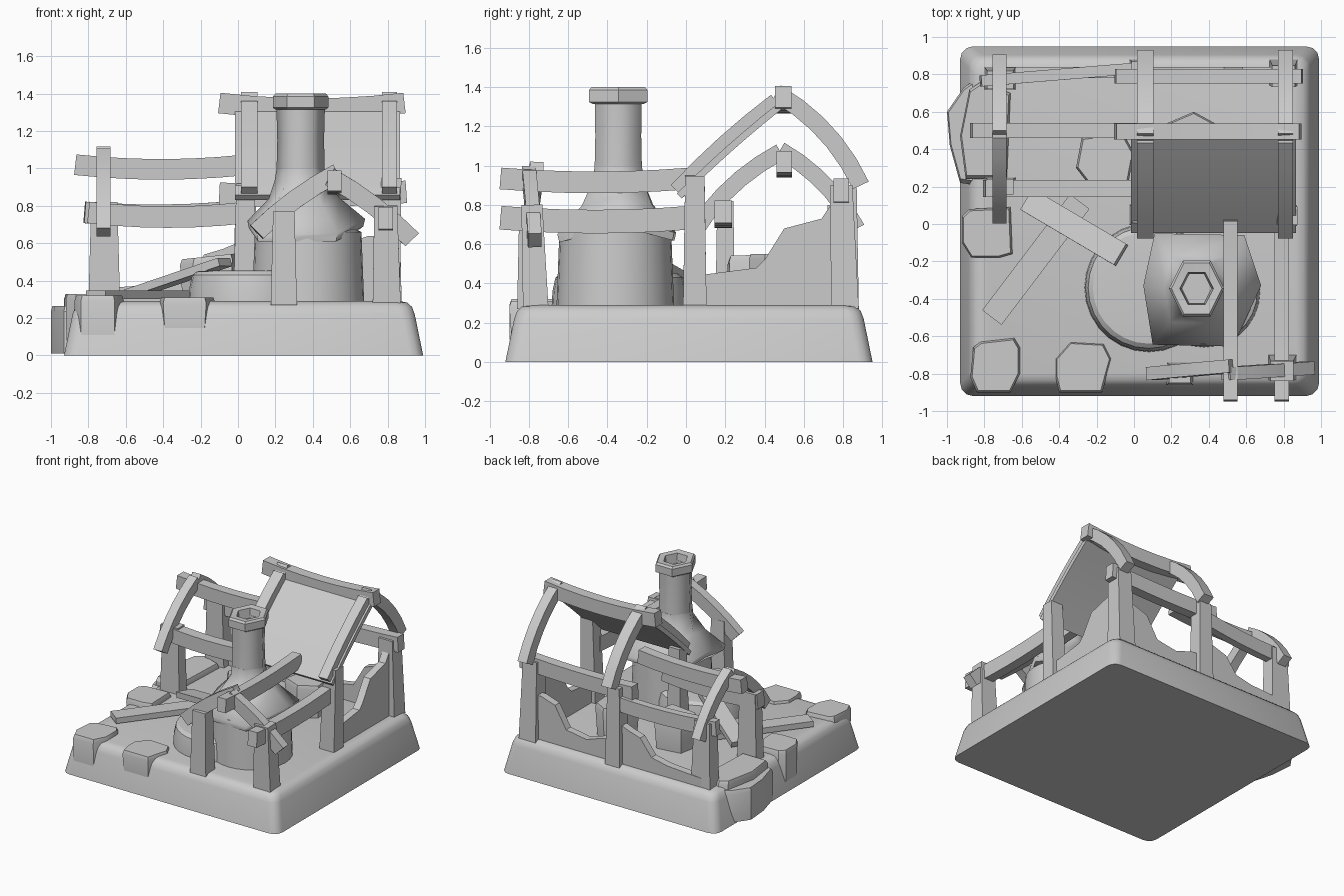
import bpy, bmesh, math
from mathutils import Vector as V


def loft(name, rings, angle=30):
    """Skin a list of equal-length loops and cap both ends."""
    bm = bmesh.new()
    vs = [[bm.verts.new(p) for p in r] for r in rings]
    n = len(vs[0])
    for a, b in zip(vs, vs[1:]):
        for i in range(n):
            bm.faces.new((a[i], a[(i + 1) % n], b[(i + 1) % n], b[i]))
    bm.faces.new(vs[0][::-1])
    bm.faces.new(vs[-1])
    bmesh.ops.recalc_face_normals(bm, faces=bm.faces)
    me = bpy.data.meshes.new(name)
    bm.to_mesh(me)
    bm.free()
    ob = bpy.data.objects.new(name, me)
    bpy.context.collection.objects.link(ob)
    bpy.ops.object.select_all(action='DESELECT')
    ob.select_set(True)
    bpy.context.view_layer.objects.active = ob
    bpy.ops.object.shade_smooth_by_angle(angle=math.radians(angle))
    return ob


def beam(name, p, q, side, w, h, bow=0.0, n=1, taper=1.0):
    """Timber from p to q: w along side, h across, bowed in the middle."""
    p, q = V(p), V(q)
    d = (q - p).normalized()
    s = V(side)
    s = (s - d * s.dot(d)).normalized()
    u = d.cross(s)
    if u.z < -1e-4:
        u = -u
    rings = []
    for i in range(n + 1):
        t = i / n
        c = p.lerp(q, t) + u * bow * 4 * t * (1 - t)
        slope = math.atan(bow * 4 * (1 - 2 * t) / (q - p).length)
        k = 1 + (taper - 1) * t
        uu = (u * math.cos(slope) - d * math.sin(slope)) * h / 2 * k
        ss = s * w / 2 * k
        rings.append([c - ss - uu, c + ss - uu, c + ss + uu, c - ss + uu])
    return loft(name, rings)


def circle(cx, cy, r, z, n=28):
    return [(cx + r * math.cos(2 * math.pi * i / n),
             cy + r * math.sin(2 * math.pi * i / n), z) for i in range(n)]


def stone(name, pts, z0, z1, foot=0.85, tilt=0.0):
    """Chipped block: narrower foot, chamfered and tilted top."""
    cx = sum(p[0] for p in pts) / len(pts)
    cy = sum(p[1] for p in pts) / len(pts)

    def ring(k, z, tl):
        return [(cx + (x - cx) * k, cy + (y - cy) * k, z + tl * (x - cx)) for x, y in pts]
    return loft(name, [ring(foot, z0, 0), ring(1, z1 - 0.03, tilt), ring(0.93, z1, tilt)])


X, Y = (1, 0, 0), (0, 1, 0)


# Base plinth with rounded corners and a soft upper edge
def base_ring(inset, z):
    hx, hy, r = 0.96 - inset, 0.935 - inset, 0.07
    out = []
    for k, (sx, sy) in enumerate(((1, 1), (-1, 1), (-1, -1), (1, -1))):
        for j in range(4):
            a = math.pi / 2 * (k + j / 3)
            out.append((0.03 + sx * (hx - r) + r * math.cos(a),
                        0.015 + sy * (hy - r) + r * math.sin(a), z))
    return out


loft("base", [base_ring(i, z) for i, z in
              ((0, 0), (0.045, 0.22), (0.06, 0.26), (0.085, 0.283), (0.12, 0.29))], 40)

# Posts: bottom centre, top centre, width in x and y
posts = {
    "porch_post_left": ((0.245, -0.80, 0.27), (0.245, -0.80, 0.77), 0.14, 0.12),
    "porch_post_right": ((0.795, -0.765, 0.27), (0.79, -0.785, 0.80), 0.15, 0.13),
    "hall_post_front_right": ((0.80, 0.045, 0.27), (0.82, 0.045, 0.95), 0.13, 0.12),
    "hall_post_back_right": ((0.80, 0.81, 0.27), (0.80, 0.79, 0.90), 0.15, 0.14),
    "hall_post_front_left": ((0.035, 0.05, 0.27), (0.04, 0.05, 0.92), 0.12, 0.11),
    "hall_post_back_left": ((0.04, 0.82, 0.27), (0.04, 0.82, 0.90), 0.13, 0.12),
    "wing_post_front": ((-0.715, 0.20, 0.27), (-0.715, 0.20, 0.82), 0.17, 0.10),
    "wing_post_back": ((-0.715, 0.78, 0.27), (-0.715, 0.77, 0.80), 0.17, 0.12),
}
for name, (p, q, w, h) in posts.items():
    beam(name, p, q, X, w, h, taper=0.82)

# Sagging ridge and eave beams
beam("hall_ridge", (-0.10, 0.495, 1.35), (0.89, 0.495, 1.35), Y, 0.085, 0.11, -0.03, 6)
beam("hall_eave_back", (-0.10, 0.79, 0.865), (0.90, 0.79, 0.875), Y, 0.08, 0.12, -0.015, 6)
beam("wing_ridge", (-0.87, 0.50, 1.02), (0.05, 0.50, 1.02), Y, 0.08, 0.11, -0.025, 6)
beam("wing_eave_front", (-0.80, 0.19, 0.765), (0.05, 0.19, 0.765), Y, 0.09, 0.115, -0.025, 6)
beam("wing_eave_back", (-0.82, 0.765, 0.765), (0.04, 0.835, 0.775), Y, 0.06, 0.115, -0.02, 6)
beam("porch_ridge", (0.515, -0.945, 0.935), (0.515, 0.02, 0.935), X, 0.075, 0.11, -0.02, 6)
beam("porch_eave", (0.79, -0.945, 0.735), (0.79, 0.02, 0.735), X, 0.08, 0.12, -0.02, 6)

# Curved rafters of hall, wing and porch
for tag, x, w in (("left", 0.06, 0.09), ("right", 0.81, 0.08)):
    beam("hall_rafter_front_" + tag, (x, -0.045, 0.87), (x, 0.46, 1.325), X, w, 0.09, 0.015, 4)
    beam("hall_rafter_back_" + tag, (x, 0.46, 1.37), (x, 0.89, 0.90), X, w, 0.09, 0.05, 5)
beam("wing_rafter_front", (-0.72, 0.04, 0.66), (-0.72, 0.48, 1.07), X, 0.075, 0.085, 0.04, 5)
beam("wing_rafter_back", (-0.72, 0.48, 1.08), (-0.72, 0.87, 0.68), X, 0.075, 0.085, 0.04, 5)
beam("porch_rafter_left", (0.10, -0.80, 0.66), (0.53, -0.76, 0.975), Y, 0.07, 0.10, 0.02, 4)
beam("porch_rafter_right", (0.49, -0.80, 0.955), (0.93, -0.77, 0.62), Y, 0.07, 0.10, 0.02, 4)

# Remaining roof panel on the hall's front slope
beam("roof_panel", (0.425, -0.035, 0.845), (0.425, 0.475, 1.30), X, 0.88, 0.035, 0.01, 6)


# Broken walls
def wall(name, prof, place):
    loft(name, [[place(a, z, t) for a, z in prof] for t in (-0.03, 0.03)])


wall("wall_right", [(0.05, 0.27), (0.05, 0.44), (0.36, 0.48), (0.40, 0.52), (0.50, 0.68),
                    (0.69, 0.73), (0.75, 0.82), (0.80, 0.82), (0.80, 0.27)],
     lambda a, z, t: (0.80 + t, a, z))
wall("wall_back_right", [(0.04, 0.27), (0.04, 0.46), (0.15, 0.45), (0.30, 0.40), (0.48, 0.43),
                         (0.58, 0.60), (0.70, 0.64), (0.80, 0.64), (0.80, 0.27)],
     lambda a, z, t: (a, 0.81 + t, z))
wall("wall_back_left", [(-0.72, 0.27), (-0.72, 0.36), (-0.42, 0.38), (-0.28, 0.41), (-0.18, 0.54),
                        (-0.08, 0.57), (0.04, 0.62), (0.04, 0.27)],
     lambda a, z, t: (a, 0.81 + t, z))

# Furnace: low hearth, round body, hexagonal hood and hollow chimney
loft("hearth", [circle(0.08, -0.34, r, z) for r, z in
                ((0.345, 0.27), (0.34, 0.36), (0.325, 0.43), (0.30, 0.45), (0.23, 0.455))])
loft("furnace_body", [circle(0.375, -0.36, r, z) for r, z in ((0.30, 0.27), (0.285, 0.66), (0.20, 0.70))])
hexa = [(0.11, -0.05, 0.66), (0.05, -0.33, 0.72), (0.10, -0.645, 0.65),
        (0.53, -0.655, 0.65), (0.68, -0.33, 0.73), (0.59, -0.06, 0.66)]
tube = [(math.cos(math.radians(a)), math.sin(math.radians(a))) for a in (120, 180, 240, 300, 0, 60)]


def stack(rx, ry, z):
    return [(0.335 + rx * x, -0.345 + ry * y, z) for x, y in tube]


hood_mid = [V(h).lerp(V((0.335, -0.345, 0.94)), 0.40) + V((0, 0, 0.03)) for h in hexa]
loft("hood", [[(x * 0.97 + 0.01, y * 0.97 - 0.01, z - 0.04) for x, y, z in hexa], hexa, hood_mid,
              stack(0.14, 0.145, 0.93), stack(0.128, 0.14, 1.0)], 62)
loft("chimney", [stack(0.13, 0.14, 0.95), stack(0.125, 0.135, 1.15), stack(0.13, 0.138, 1.34),
                 stack(0.085, 0.09, 1.34), stack(0.085, 0.09, 1.20)], 62)
loft("chimney_cap", [stack(0.135, 0.15, 1.315), stack(0.148, 0.172, 1.325), stack(0.148, 0.172, 1.385),
                     stack(0.135, 0.158, 1.40), stack(0.09, 0.10, 1.395), stack(0.08, 0.09, 1.32)])

# Fallen planks
beam("fallen_plank_flat", (-0.76, -0.50, 0.325), (-0.29, 0.12, 0.325), (0.8, -0.6, 0), 0.13, 0.045)
beam("fallen_plank_leaning", (-0.57, 0.13, 0.33), (-0.07, -0.165, 0.50), (0.55, 0.84, 0), 0.13, 0.045)

# Paving and edge stones
stone("front_stone_corner", [(-0.86, -0.66), (-0.82, -0.63), (-0.64, -0.61), (-0.61, -0.66),
                             (-0.61, -0.80), (-0.66, -0.90), (-0.84, -0.90), (-0.875, -0.82)], 0.07, 0.32, 0.98)
stone("front_stone_middle", [(-0.42, -0.72), (-0.34, -0.63), (-0.16, -0.64), (-0.12, -0.72),
                             (-0.17, -0.90), (-0.40, -0.90), (-0.42, -0.82)], 0.09, 0.31, 0.9)
stone("left_stone", [(-0.92, 0.04), (-0.88, 0.08), (-0.66, 0.09), (-0.65, -0.16), (-0.72, -0.18),
                     (-0.87, -0.18), (-0.92, -0.10)], 0.08, 0.33, 0.98)
stone("left_ledge", [(-0.84, 0.78), (-0.91, 0.73), (-1.0, 0.60), (-0.985, 0.42), (-0.93, 0.22),
                     (-0.80, 0.20), (-0.78, 0.76)], 0.01, 0.265, 1.0)
stone("left_slab", [(-0.82, 0.76), (-0.88, 0.72), (-0.93, 0.47), (-0.90, 0.24), (-0.68, 0.24),
                    (-0.66, 0.70)], 0.2, 0.33, 1.0)

# Loose blocks inside
stone("block_left", [(-0.28, 0.46), (-0.31, 0.30), (-0.24, 0.21), (-0.03, 0.22), (0.0, 0.38),
                     (-0.06, 0.49)], 0.28, 0.53, 0.9, 0.1)
stone("block_right", [(0.32, 0.60), (0.18, 0.54), (0.15, 0.38), (0.30, 0.32), (0.44, 0.40),
                      (0.43, 0.54)], 0.28, 0.55, 0.9)
